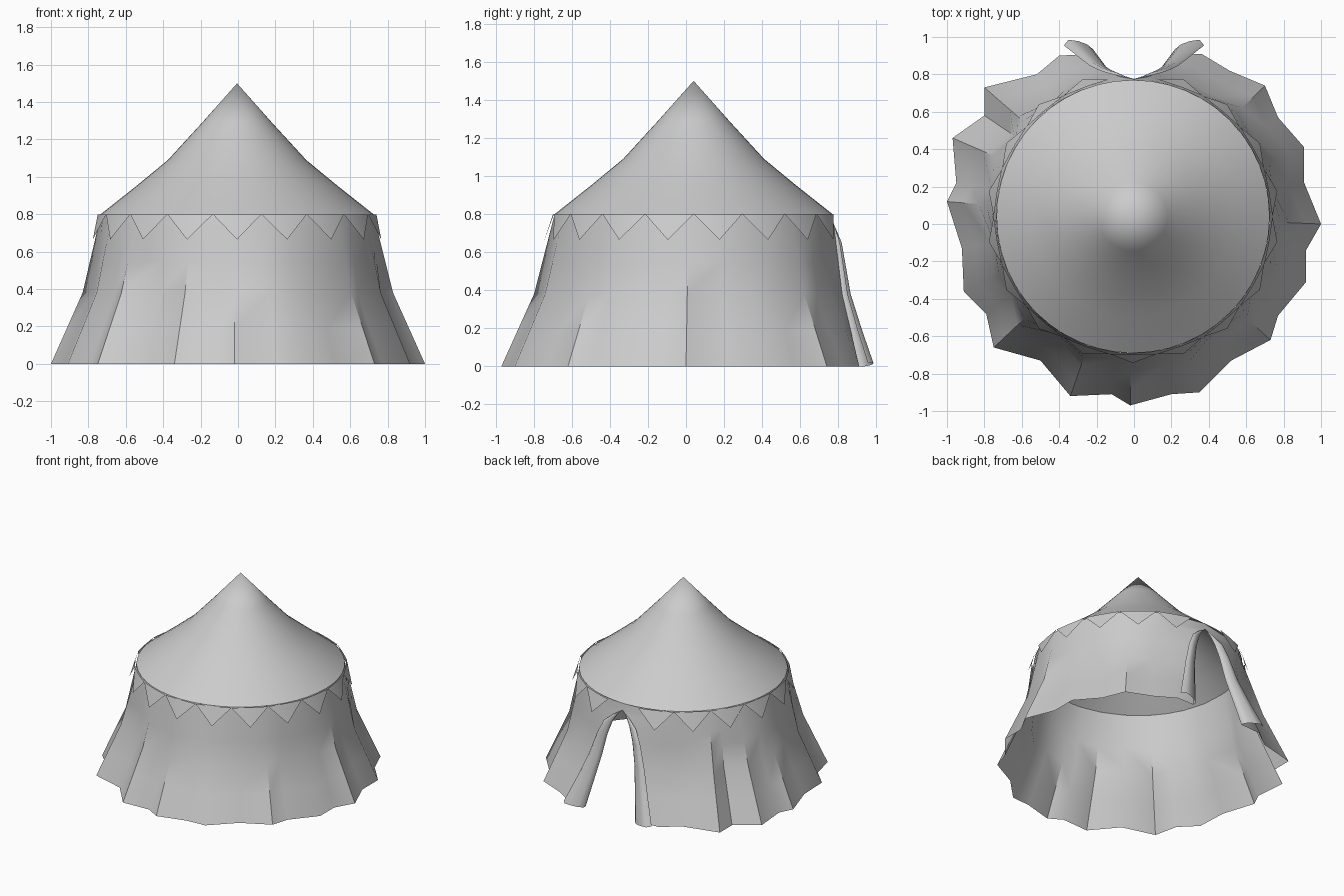
import bpy, math

if "Cube" in bpy.data.objects:
    bpy.data.objects.remove(bpy.data.objects["Cube"])

CX, CY, R, RIM = -0.005, 0.04, 0.73, 0.80


def make(name, verts, faces, angle=40):
    me = bpy.data.meshes.new(name)
    me.from_pydata(verts, [], faces)
    me.update()
    ob = bpy.data.objects.new(name, me)
    bpy.context.collection.objects.link(ob)
    bpy.ops.object.select_all(action='DESELECT')
    ob.select_set(True)
    bpy.context.view_layer.objects.active = ob
    bpy.ops.object.mode_set(mode='EDIT')
    bpy.ops.mesh.select_all(action='SELECT')
    bpy.ops.mesh.remove_doubles(threshold=0.0005)
    bpy.ops.object.mode_set(mode='OBJECT')
    bpy.ops.object.shade_smooth_by_angle(angle=math.radians(angle))
    return ob


def loft(name, rows, closed=False, flip=False, angle=40):
    n = len(rows[0])
    faces = []
    for i in range(len(rows) - 1):
        for j in range(n if closed else n - 1):
            k = (j + 1) % n
            f = (i * n + j, i * n + k, (i + 1) * n + k, (i + 1) * n + j)
            faces.append(f[::-1] if flip else f)
    return make(name, [p for r in rows for p in r], faces, angle)


def lerp(stops, z):
    for (z0, a), (z1, b) in zip(stops, stops[1:]):
        if z <= z1:
            return a + (b - a) * (z - z0) / (z1 - z0)
    return stops[-1][1]


# roof: flared cone
N = 48
rows = []
for r, z in [(R, RIM), (0.54, 0.95), (0.37, 1.09), (0.185, 1.292), (0.0, 1.5)]:
    rows.append([(CX + r * math.cos(2 * math.pi * i / N),
                  CY + r * math.sin(2 * math.pi * i / N), z) for i in range(N)])
loft("roof", rows, closed=True)

# wall: wavy hem drawn up to the round rim, open at the back doorway
hem = [(0.36, 0.91), (0.51, 0.82), (0.70, 0.74), (0.77, 0.57), (0.91, 0.41),
       (0.91, 0.22), (1.0, 0.0), (0.92, -0.14), (0.92, -0.31), (0.77, -0.49),
       (0.73, -0.62), (0.52, -0.73), (0.35, -0.90), (0.20, -0.91), (-0.02, -0.97),
       (-0.12, -0.91), (-0.34, -0.92), (-0.50, -0.73), (-0.75, -0.66),
       (-0.79, -0.48), (-0.91, -0.36), (-0.92, -0.13), (-1.0, 0.12),
       (-0.95, 0.22), (-0.97, 0.46), (-0.80, 0.58), (-0.80, 0.73),
       (-0.52, 0.80), (-0.40, 0.90)]
levels = [0.0, 0.19, 0.38, 0.55, 0.65, 0.71, 0.75, RIM]
door_w = [(0, 0.22), (0.38, 0.145), (0.55, 0.11), (0.65, 0.075), (0.71, 0.04), (0.75, 0), (RIM, 0)]
door_y = [(0, 0.91), (0.38, 0.82), (RIM, CY + R)]


def wall_point(p, z):
    dx, dy = p[0] - CX, p[1] - CY
    d = math.hypot(dx, dy)
    s = lerp([(0, 1.0), (0.38, 0.83), (RIM, R / d)], z)
    return (CX + dx * s, CY + dy * s, z)


rows = []
for z in levels:
    w, y = lerp(door_w, z), lerp(door_y, z)
    rows.append([(w, y, z)] + [wall_point(p, z) for p in hem] + [(-w, y, z)])
loft("wall", rows, flip=True)

# door flaps: curtains folded outward beside the doorway
fold = [(0, 0), (0.0, 0.025), (0.03, 0.05), (0.08, 0.068), (0.13, 0.075), (0.155, 0.045)]
for side, name in [(1, "door_flap_right"), (-1, "door_flap_left")]:
    rows = []
    for z in levels[:-1]:
        w, y = lerp(door_w, z), lerp(door_y, z)
        s = lerp([(0, 1.0), (0.38, 0.6), (0.65, 0.4), (0.75, 0.0)], z)
        rows.append([(side * (w + a * s), y + b * s, z + 0.02 * (a / 0.155) * (z == 0))
                     for a, b in fold])
    loft(name, rows, flip=side > 0, angle=60)

# valance: 18 pointed pennants round the rim, none above the doorway
verts, faces = [], []
for i in range(18):
    if i == 9:
        continue
    mid = -math.pi / 2 + i * math.pi / 9
    h = math.pi / 18
    k = len(verts)
    for a, r, z in [(mid - h, 0.745, RIM), (mid, 0.783, 0.665), (mid + h, 0.745, RIM), (mid, 0.738, RIM)]:
        verts.append((CX + r * math.cos(a), CY + r * math.sin(a), z))
    faces += [(k, k + 1, k + 3), (k + 1, k + 2, k + 3)]
make("valance", verts, faces)
